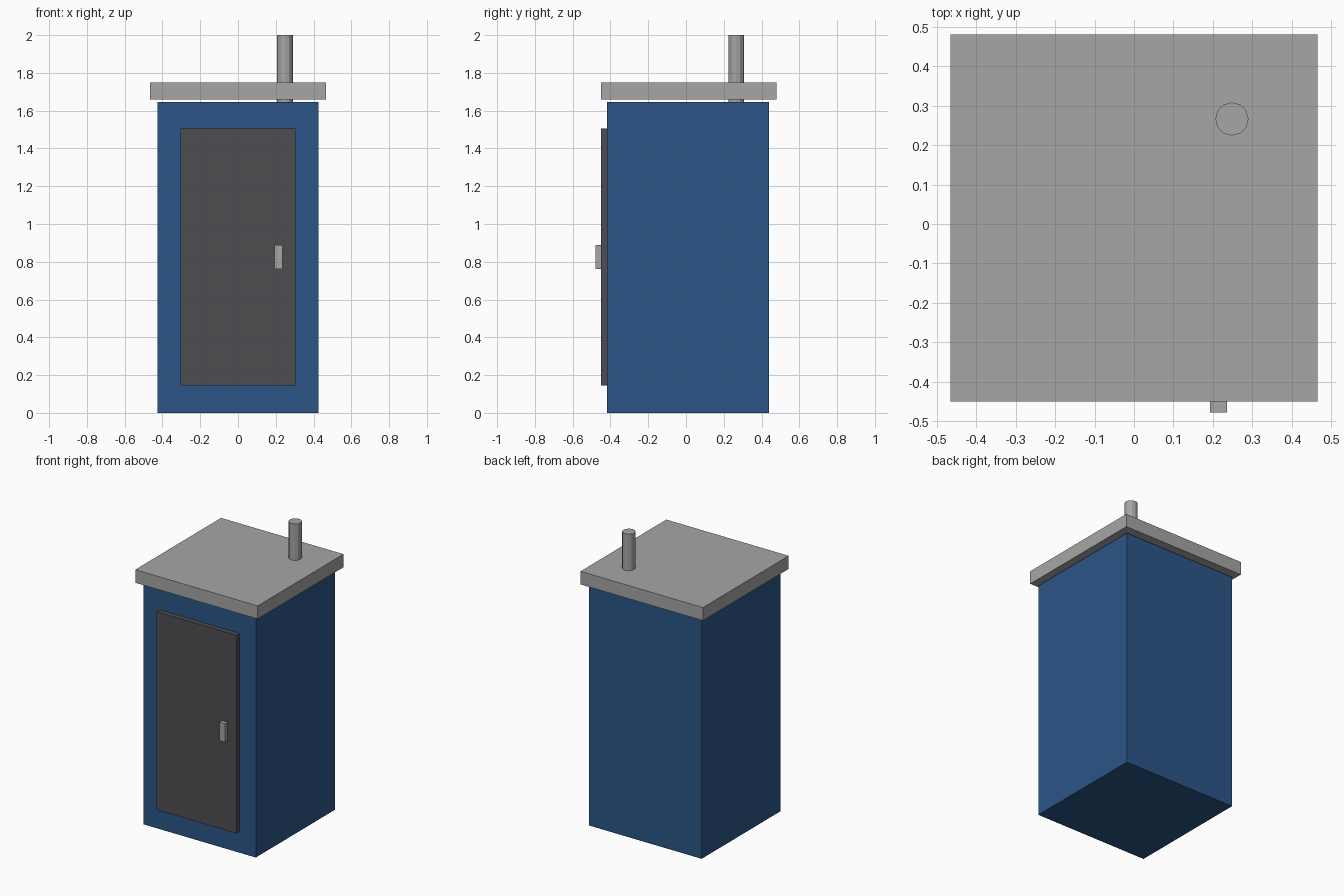
import bpy
import bmesh
from mathutils import Matrix

cube = bpy.data.objects.get("Cube")
if cube:
    bpy.data.objects.remove(cube, do_unlink=True)


def material(name, r, g, b):
    mat = bpy.data.materials.new(name)
    mat.use_nodes = True
    mat.diffuse_color = (r, g, b, 1)
    mat.node_tree.nodes["Principled BSDF"].inputs["Base Color"].default_value = (r, g, b, 1)
    return mat


def add_object(name, bm, mat):
    mesh = bpy.data.meshes.new(name)
    bm.to_mesh(mesh)
    bm.free()
    mesh.materials.append(mat)
    obj = bpy.data.objects.new(name, mesh)
    bpy.context.collection.objects.link(obj)
    return obj


def box(name, low, high, mat):
    bm = bmesh.new()
    size = [b - a for a, b in zip(low, high)]
    centre = [(a + b) / 2 for a, b in zip(low, high)]
    bmesh.ops.create_cube(bm, size=1, matrix=Matrix.Translation(centre) @ Matrix.Diagonal((*size, 1)))
    return add_object(name, bm, mat)


def cylinder(name, x, y, bottom, top, radius, sides, mat):
    bm = bmesh.new()
    bmesh.ops.create_cone(bm, cap_ends=True, segments=sides, radius1=radius, radius2=radius,
                          depth=top - bottom, matrix=Matrix.Translation((x, y, (bottom + top) / 2)))
    return add_object(name, bm, mat)


blue = material("blue wall", 0.025, 0.093, 0.242)
dark = material("dark grey door", 0.076, 0.074, 0.08)
grey = material("light grey", 0.38, 0.38, 0.38)

# Cabin walls
box("cabin", (-0.427, -0.417, 0), (0.427, 0.44, 1.645), blue)

# Flat roof, raised slightly above the walls
box("roof", (-0.465, -0.45, 1.66), (0.465, 0.48, 1.75), grey)

# Raised door and its handle
box("door", (-0.305, -0.45, 0.145), (0.305, -0.41, 1.505), dark)
box("door_handle", (0.193, -0.478, 0.763), (0.235, -0.445, 0.89), grey)

# Vent pipe through the roof
cylinder("vent_pipe", 0.248, 0.266, 1.645, 2.0, 0.042, 12, grey)
